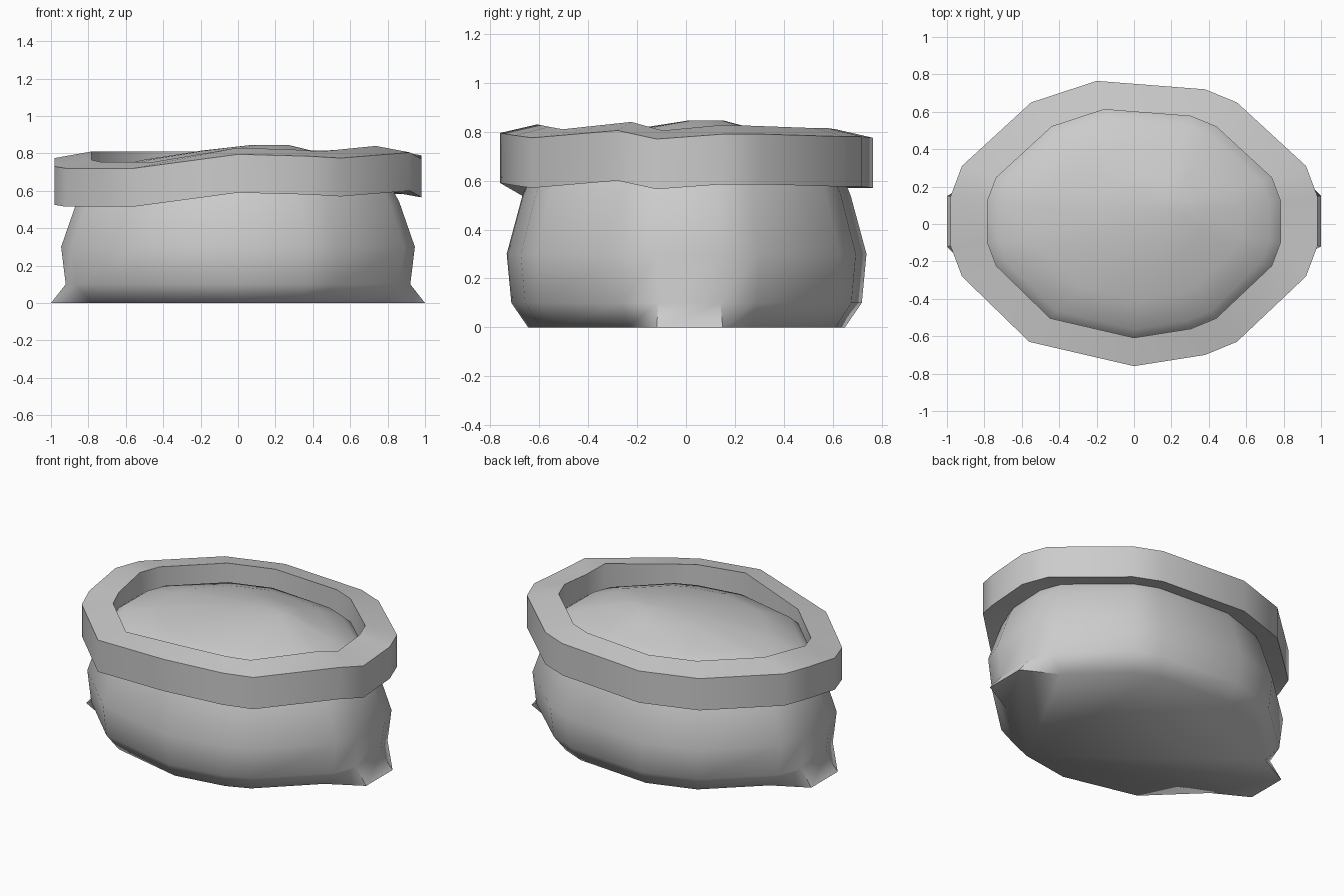
import bpy, bmesh, math

if "Cube" in bpy.data.objects:
    bpy.data.objects.remove(bpy.data.objects["Cube"])

# Shared plan outline: x, y and height of the rim's outer top edge
OUTLINE = [
    (0.98, 0.15, 0.79), (0.92, 0.31, 0.79), (0.55, 0.65, 0.78), (0.38, 0.72, 0.78),
    (-0.20, 0.765, 0.775), (-0.55, 0.65, 0.775), (-0.92, 0.31, 0.775), (-0.98, 0.15, 0.775),
    (-0.98, -0.12, 0.73), (-0.92, -0.28, 0.72), (-0.56, -0.63, 0.72), (0.0, -0.76, 0.795),
    (0.38, -0.70, 0.785), (0.55, -0.63, 0.775), (0.92, -0.28, 0.805), (0.98, -0.12, 0.77)]
N = len(OUTLINE)


def flat_ring(scale, z, shift=(0, 0)):
    return [(x * scale + shift[0], y * scale + shift[1], z) for x, y, _ in OUTLINE]


def wavy_ring(scale, dz):
    return [(x * scale, y * scale, z + dz) for x, y, z in OUTLINE]


def loft(name, rings, closed=False, angle=35):
    bm = bmesh.new()
    loops = [[bm.verts.new(p) for p in ring] for ring in rings]
    pairs = list(zip(loops, loops[1:]))
    if closed:
        pairs.append((loops[-1], loops[0]))
    for a, b in pairs:
        for i in range(N):
            j = (i + 1) % N
            bm.faces.new((a[i], a[j], b[j], b[i]))
    if not closed:
        bm.faces.new(loops[0][::-1])
        bm.faces.new(loops[-1])
    bmesh.ops.recalc_face_normals(bm, faces=bm.faces)
    mesh = bpy.data.meshes.new(name)
    bm.to_mesh(mesh)
    bm.free()
    obj = bpy.data.objects.new(name, mesh)
    bpy.context.collection.objects.link(obj)
    bpy.ops.object.select_all(action='DESELECT')
    obj.select_set(True)
    bpy.context.view_layer.objects.active = obj
    bpy.ops.object.shade_smooth_by_angle(angle=math.radians(angle))
    return obj


# Base outline pulled out into a pointed foot at each end
base = [(math.copysign(1.0, x), y, 0) if abs(x) > 0.95 else (x * 0.85, y * 0.85, 0)
        for x, y, _ in OUTLINE]

# Bulging body with a domed top
loft("body", [
    base,
    flat_ring(0.94, 0.10),
    flat_ring(0.965, 0.30),
    flat_ring(0.88, 0.54),
    flat_ring(0.82, 0.65),
    flat_ring(0.74, 0.71),
    flat_ring(0.55, 0.765, (0.03, 0.01)),
    flat_ring(0.30, 0.815, (0.10, 0.04)),
    flat_ring(0.10, 0.845, (0.17, 0.08))], angle=60)

# Uneven rim band around the top
loft("rim", [
    wavy_ring(1.0, -0.205),
    wavy_ring(1.0, 0.0),
    wavy_ring(0.8, 0.035),
    wavy_ring(0.8, -0.17)], closed=True)
